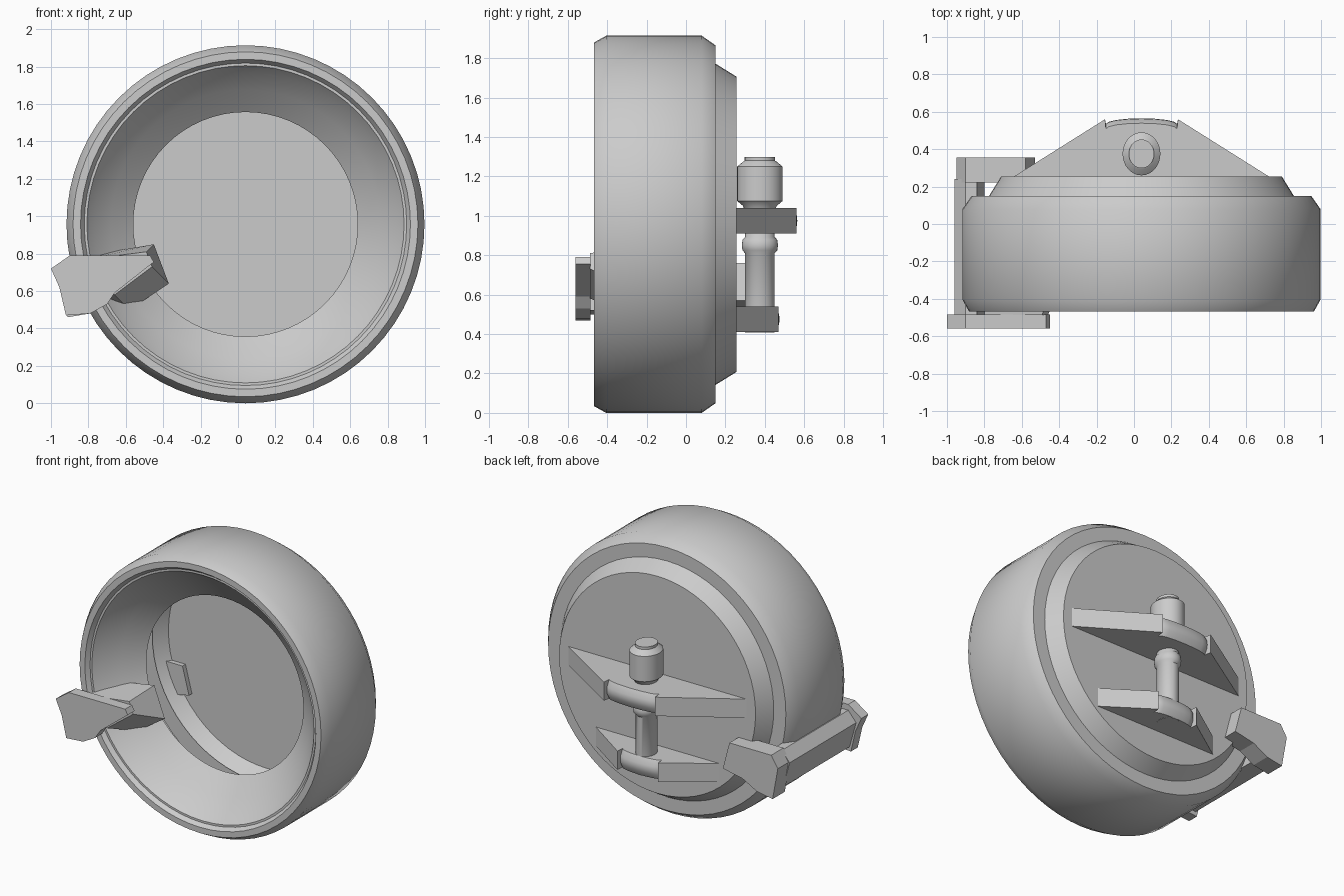
import bpy, bmesh, math

if "Cube" in bpy.data.objects:
    bpy.data.objects.remove(bpy.data.objects["Cube"])

CX, CZ = 0.04, 0.957   # axis of the round housing


def finish(name, bm, angle=None):
    bmesh.ops.remove_doubles(bm, verts=bm.verts, dist=1e-5)
    bmesh.ops.recalc_face_normals(bm, faces=bm.faces)
    me = bpy.data.meshes.new(name)
    bm.to_mesh(me)
    bm.free()
    ob = bpy.data.objects.new(name, me)
    bpy.context.collection.objects.link(ob)
    if angle:
        bpy.ops.object.select_all(action='DESELECT')
        ob.select_set(True)
        bpy.context.view_layer.objects.active = ob
        bpy.ops.object.shade_smooth_by_angle(angle=math.radians(angle))
    return ob


def lathe(name, profile, place, n=64, angle=40):
    """Revolve (radius, height) points; place(c, s, h) maps to space."""
    bm = bmesh.new()
    rings = []
    for r, h in profile:
        if r == 0:
            rings.append([bm.verts.new(place(0, 0, h))])
        else:
            rings.append([bm.verts.new(place(r * math.cos(2 * math.pi * i / n),
                                             r * math.sin(2 * math.pi * i / n), h))
                          for i in range(n)])
    for a, b in zip(rings, rings[1:]):
        if len(a) == 1:
            a, b = b, a
        if len(b) == 1:
            bm.faces.new(a) if profile[0][0] and profile[-1][0] == 0 else bm.faces.new(a[::-1])
            bmesh.ops.delete(bm, geom=b, context='VERTS')
            continue
        for i in range(n):
            j = (i + 1) % n
            bm.faces.new((a[i], a[j], b[j], b[i]))
    return finish(name, bm, angle)


def loft(name, layers, angle=None):
    """Skin equal-length point loops and cap both ends."""
    bm = bmesh.new()
    rings = [[bm.verts.new(p) for p in layer] for layer in layers]
    n = len(rings[0])
    for a, b in zip(rings, rings[1:]):
        for i in range(n):
            j = (i + 1) % n
            bm.faces.new((a[i], a[j], b[j], b[i]))
    bm.faces.new(rings[0])
    bm.faces.new(rings[-1])
    return finish(name, bm, angle)


def along_y(c, s, h):
    return (CX + c, h, CZ + s)


# Round housing: reflector cone, rolled rim, outer wall, rear shoulder
lathe("housing_ring", [(0.6, -0.2), (0.72, -0.30), (0.81, -0.39), (0.848, -0.44),
                       (0.862, -0.44), (0.882, -0.468), (0.922, -0.468), (0.957, -0.405),
                       (0.957, 0.08), (0.908, 0.15), (0.80, 0.15)], along_y, angle=50)

# Thin rear cap with flat plate
lathe("rear_cap", [(0.815, 0.15), (0.75, 0.255), (0, 0.255)], along_y)


# Mounting fins: straight flanks, bulging nose
def fin(name, half, peak, nose, z0, z1):
    base = 0.255
    d = peak - base

    def layer(z, inset):
        mid = [(nose * math.sin(t), peak - 0.03 * (1 - math.cos(t)) - inset)
               for t in [math.pi / 2 * (k / 4 - 1) for k in range(9)]]
        flank = (nose, peak - 0.005)
        pts = [(-half, base), (-flank[0] - 0.005, flank[1])] + mid
        pts += [(flank[0] + 0.005, flank[1]), (half, base)]
        return [(CX + x, y, z) for x, y in pts]

    h = z1 - z0
    loft(name, [layer(z0, 0.026), layer(z0 + 0.3 * h, 0.003), layer(z0 + 0.5 * h, 0),
                layer(z0 + 0.7 * h, 0.003), layer(z1, 0.026)], 35)


fin("upper_fin", 0.68, 0.565, 0.19, 0.91, 1.04)
fin("lower_fin", 0.47, 0.475, 0.15, 0.41, 0.54)


# Pivot pin with collar and cap nut, slightly oval
def along_z(c, s, h):
    return (CX + 0.88 * c, 0.375 + s, h)


lathe("pivot_pin", [(0.075, 0.408), (0.075, 0.81), (0.088, 0.825), (0.092, 0.85),
                    (0.088, 0.878), (0.075, 0.893), (0.075, 1.02)], along_z, 32)
lathe("cap_nut", [(0.075, 1.02), (0.085, 1.05), (0.115, 1.075), (0.115, 1.25),
                  (0.085, 1.275), (0.077, 1.28), (0.077, 1.298), (0, 1.298)], along_z, 32)
lathe("pin_end", [(0.075, 0.408), (0, 0.408)], along_z, 32)


# Side clip that wraps around the rim
def slab(name, pts, y0, y1):
    loft(name, [[(x, y, z) for x, z in pts] for y in (y0, y1)])


slab("clip_front_plate", [(-1, 0.72), (-0.9, 0.79), (-0.47, 0.79), (-0.45, 0.755),
                          (-0.66, 0.59), (-0.70, 0.53), (-0.79, 0.48), (-0.92, 0.47),
                          (-0.955, 0.62)], -0.56, -0.485)
slab("clip_side_bar", [(-0.96, 0.68), (-0.9, 0.75), (-0.84, 0.75), (-0.80, 0.52),
                       (-0.91, 0.50)], -0.49, 0.24)
slab("clip_rear_arm", [(-0.95, 0.68), (-0.9, 0.76), (-0.58, 0.76), (-0.53, 0.57),
                       (-0.68, 0.54), (-0.79, 0.48), (-0.91, 0.46)], 0.222, 0.355)
front = [(-0.80, 0.77), (-0.49, 0.81), (-0.46, 0.73), (-0.66, 0.58), (-0.72, 0.59)]
back = [(-0.80, 0.79), (-0.45, 0.85), (-0.37, 0.64), (-0.58, 0.50), (-0.66, 0.51)]
loft("clip_inner_tooth", [[(x, -0.487, z) for x, z in front],
                          [(x, -0.27, z) for x, z in back]])
